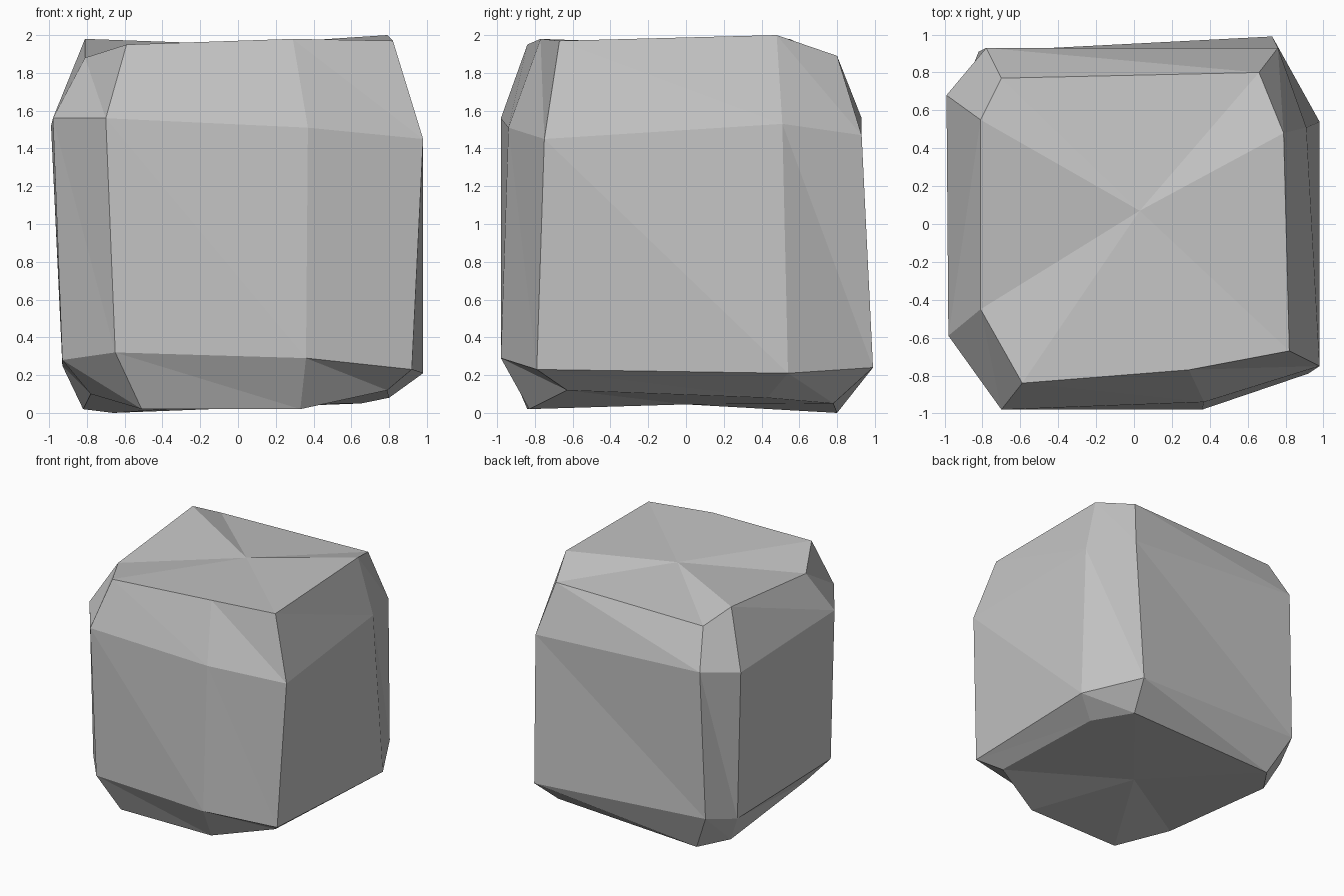
import bpy
import bmesh

default_cube = bpy.data.objects.get("Cube")
if default_cube:
    bpy.data.objects.remove(default_cube, do_unlink=True)


def make_material(name, grey):
    colour = (grey, grey, grey, 1)
    material = bpy.data.materials.new(name)
    material.use_nodes = True
    material.diffuse_color = colour
    shader = material.node_tree.nodes["Principled BSDF"]
    shader.inputs["Base Color"].default_value = colour
    return material


def add_ring(bm, points):
    """Add one uneven eight-cornered cross-section of the boulder."""
    return [bm.verts.new(point) for point in points]


def bridge(bm, lower, upper):
    """Join two cross-sections with facets split along one diagonal."""
    count = len(lower)
    for i in range(count):
        following = (i + 1) % count
        bm.faces.new((lower[i], lower[following], upper[i]))
        bm.faces.new((lower[following], upper[following], upper[i]))


def cap(bm, ring, centre):
    """Close an end with a fan of triangles around a centre point."""
    middle = bm.verts.new(centre)
    for i, corner in enumerate(ring):
        bm.faces.new((corner, ring[(i + 1) % len(ring)], middle))


# Cross-sections of the roughly cubic stone, from the ground up,
# each going round from the front end of the -x side
base_outline = [
    (-.78, -.5, .1), (-.51, -.84, .02), (.33, -.83, .02), (.79, -.63, .12),
    (.8, .43, .08), (.65, .78, .05), (-.66, .8, 0), (-.82, .57, .02),
]
lower_outline = [
    (-.93, -.61, .28), (-.65, -.97, .32), (.36, -.98, .29), (.92, -.79, .23),
    (.98, .54, .21), (.73, .99, .24), (-.82, .91, .32), (-.93, .64, .25),
]
upper_outline = [
    (-.98, -.59, 1.56), (-.7, -.98, 1.56), (.37, -.94, 1.51), (.98, -.75, 1.45),
    (.91, .51, 1.53), (.76, .93, 1.47), (-.78, .93, 1.56), (-.99, .68, 1.52),
]
top_outline = [
    (-.81, -.45, 1.88), (-.59, -.84, 1.95), (.29, -.77, 1.98), (.82, -.67, 1.97),
    (.79, .48, 2), (.66, .8, 1.89), (-.7, .77, 1.87), (-.81, .55, 1.98),
]

# Skin the stone and close both ends
bm = bmesh.new()
outlines = (base_outline, lower_outline, upper_outline, top_outline)
rings = [add_ring(bm, outline) for outline in outlines]
for lower, upper in zip(rings, rings[1:]):
    bridge(bm, lower, upper)
cap(bm, rings[0], (0, 0, .045))
cap(bm, rings[-1], (.03, .07, 1.95))
bmesh.ops.recalc_face_normals(bm, faces=bm.faces)

mesh = bpy.data.meshes.new("boulder")
bm.to_mesh(mesh)
bm.free()
mesh.materials.append(make_material("stone grey", .55))
boulder = bpy.data.objects.new("boulder", mesh)
bpy.context.collection.objects.link(boulder)
